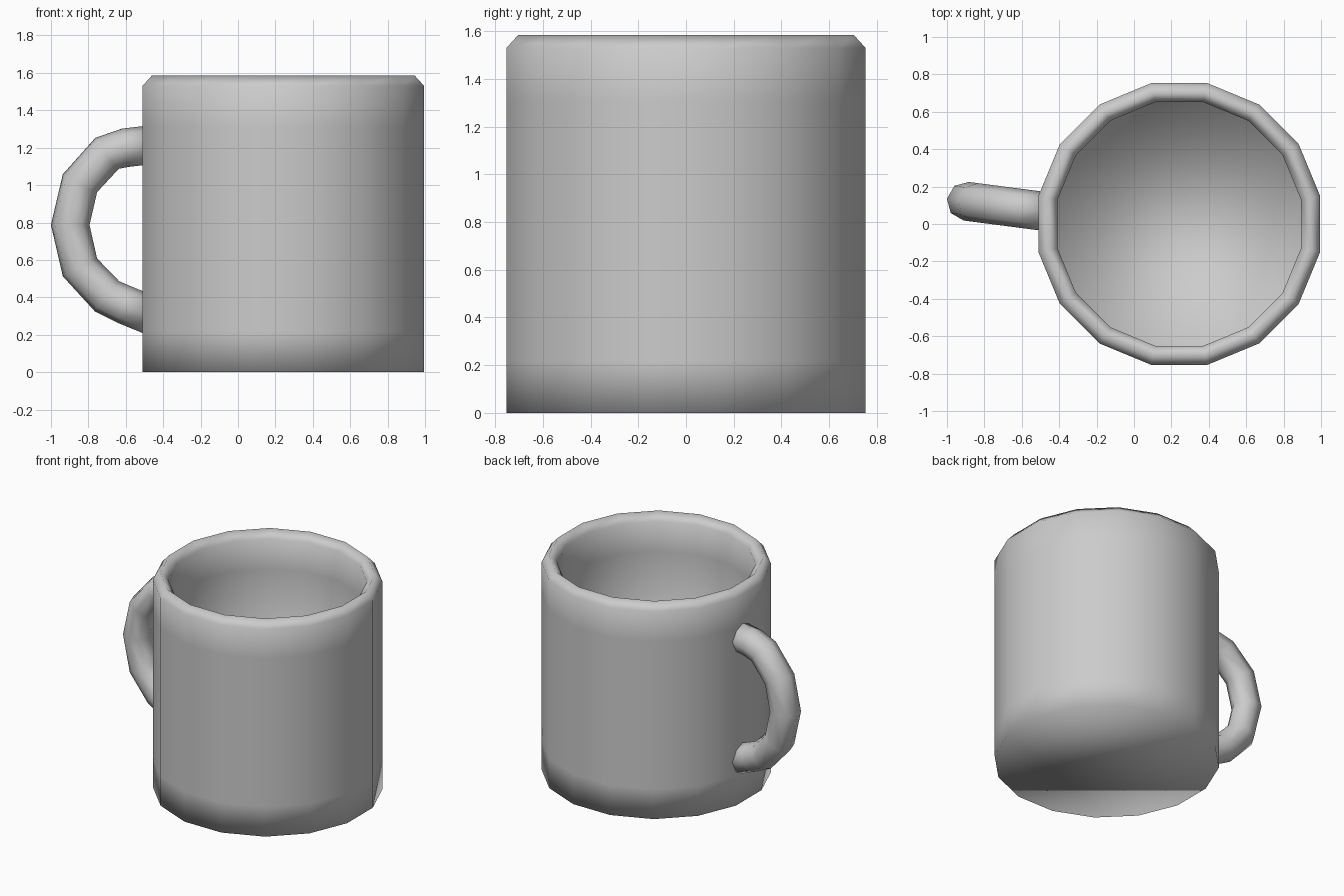
import bpy, bmesh, math
from mathutils import Vector

if "Cube" in bpy.data.objects:
    bpy.data.objects.remove(bpy.data.objects["Cube"])


def skin_rings(name, rings):
    """Join equal-sized rings of points into a capped, smooth-shaded skin."""
    bm = bmesh.new()
    loops = [[bm.verts.new(p) for p in ring] for ring in rings]
    n = len(loops[0])
    for a, b in zip(loops, loops[1:]):
        for i in range(n):
            j = (i + 1) % n
            bm.faces.new((a[i], a[j], b[j], b[i]))
    bm.faces.new(loops[0])
    bm.faces.new(loops[-1])
    bmesh.ops.recalc_face_normals(bm, faces=bm.faces)
    for f in bm.faces:
        f.smooth = True
    mesh = bpy.data.meshes.new(name)
    bm.to_mesh(mesh)
    bm.free()
    obj = bpy.data.objects.new(name, mesh)
    bpy.context.collection.objects.link(obj)
    return obj


# Cup: 16-sided profile from the base, over the rim, down to the inner floor
SIDES = 16
CX = 0.242
profile = [(0.768, 0.0), (0.768, 0.22), (0.768, 1.31), (0.768, 1.53),
           (0.717, 1.585), (0.664, 1.53), (0.664, 1.31), (0.664, 0.10)]
angles = [math.tau * (i + 0.5) / SIDES for i in range(SIDES)]
skin_rings("cup", [[(CX + r * math.cos(a), r * math.sin(a), z) for a in angles]
                   for r, z in profile])

# Handle: octagonal tube along a C path, swung slightly towards the back
path = [(-0.47, 1.215), (-0.60, 1.20), (-0.70, 1.17), (-0.845, 1.01), (-0.897, 0.787),
        (-0.845, 0.56), (-0.70, 0.405), (-0.60, 0.358), (-0.47, 0.305)]
pts = [Vector((x, 0.083 + (-0.6 - x) * 0.13, z)) for x, z in path]
side = Vector((0.13, 1, 0)).normalized()
rings = []
for i, p in enumerate(pts):
    tangent = (pts[min(i + 1, len(pts) - 1)] - pts[max(i - 1, 0)]).normalized()
    out = tangent.cross(side).normalized()
    rings.append([p + 0.104 * (math.cos(k * math.tau / 8) * out
                               + math.sin(k * math.tau / 8) * side) for k in range(8)])
skin_rings("handle", rings)
